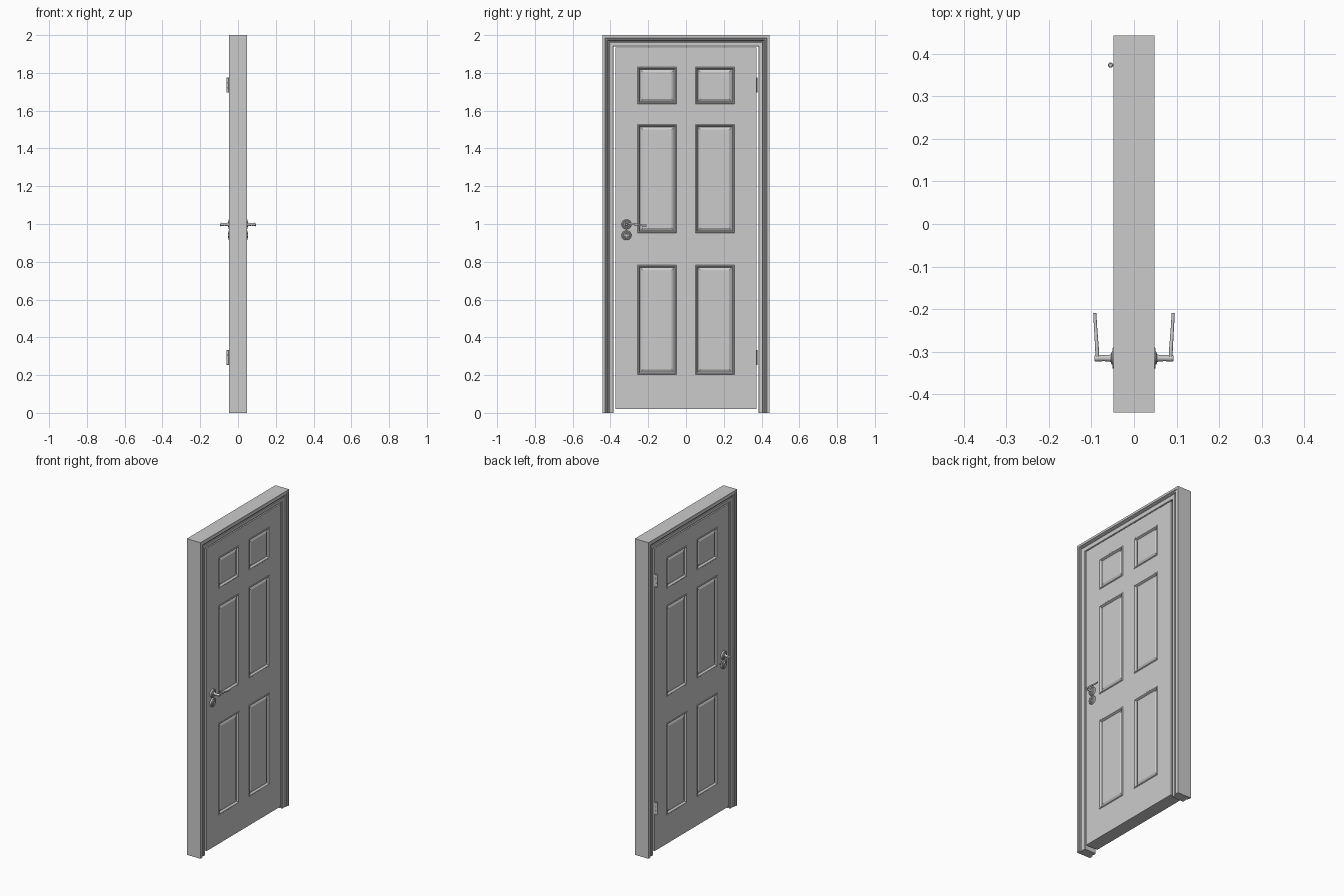
import bpy, bmesh, math
from mathutils import Vector

if "Cube" in bpy.data.objects:
    bpy.data.objects.remove(bpy.data.objects["Cube"])


def finish(name, bm, smooth=None):
    bmesh.ops.recalc_face_normals(bm, faces=bm.faces[:])
    me = bpy.data.meshes.new(name)
    bm.to_mesh(me)
    bm.free()
    ob = bpy.data.objects.new(name, me)
    bpy.context.collection.objects.link(ob)
    if smooth:
        bpy.ops.object.select_all(action='DESELECT')
        ob.select_set(True)
        bpy.context.view_layer.objects.active = ob
        bpy.ops.object.shade_smooth_by_angle(angle=math.radians(smooth))
    return ob


def lathe(name, profile, place, n=32):
    """Turn (radius, height) points; place(u, v, h) gives the world position."""
    bm = bmesh.new()
    rings = []
    for r, h in profile:
        rings.append([bm.verts.new(place(r * math.cos(2 * math.pi * i / n),
                                         r * math.sin(2 * math.pi * i / n), h)) for i in range(n)])
    for a, b in zip(rings, rings[1:]):
        for i in range(n):
            j = (i + 1) % n
            bm.faces.new((a[i], a[j], b[j], b[i]))
    bm.faces.new(rings[0])
    bm.faces.new(rings[-1])
    return finish(name, bm, 35)


# Door frame: moulded section swept round three sides with mitred corners
W, H = 0.443, 2.0
half = [(0, 0.048), (0.014, 0.048), (0.017, 0.044), (0.022, 0.046), (0.027, 0.044),
        (0.030, 0.039), (0.036, 0.037), (0.038, 0.041), (0.057, 0.041), (0.060, 0.038)]
section = half + [(d, -x) for d, x in reversed(half)]
bm = bmesh.new()
stations = []
for side, top in ((-1, 0), (-1, 1), (1, 1), (1, 0)):
    stations.append([bm.verts.new((x, side * (W - d), (H - d) * top)) for d, x in section])
n = len(section)
for a, b in zip(stations, stations[1:]):
    for i in range(n):
        j = (i + 1) % n
        bm.faces.new((a[i], a[j], b[j], b[i]))
bm.faces.new(stations[0])
bm.faces.new(stations[-1])
finish("door_frame", bm)

# Door leaf: half thickness with six raised panels, mirrored to the other face
FACE = 0.041
ys = [-0.372, -0.256, -0.049, 0.049, 0.256, 0.372]
zs = [0.02, 0.202, 0.783, 0.952, 1.528, 1.635, 1.832, 1.935]
bm = bmesh.new()
grid = [[bm.verts.new((FACE, y, z)) for z in zs] for y in ys]
panels = []
for i in range(len(ys) - 1):
    for k in range(len(zs) - 1):
        f = bm.faces.new((grid[i][k], grid[i + 1][k], grid[i + 1][k + 1], grid[i][k + 1]))
        if i in (1, 3) and k in (1, 3, 5):
            panels.append(f)
bm.normal_update()
rim = [e for e in bm.edges if e.is_boundary]
ext = bmesh.ops.extrude_edge_only(bm, edges=rim)
for v in [g for g in ext['geom'] if isinstance(g, bmesh.types.BMVert)]:
    v.co.x = 0
bm.normal_update()
for f in panels:
    for width, depth in ((0.004, 0.003), (0.006, 0), (0.005, -0.006), (0.004, -0.006),
                         (0.005, 0), (0.015, 0.006)):
        bmesh.ops.inset_individual(bm, faces=[f], thickness=width, depth=depth)
leaf = finish("door_leaf", bm)
if sum(p.normal.x * p.area for p in leaf.data.polygons) < 0:
    leaf.data.flip_normals()
mir = leaf.modifiers.new("both_faces", 'MIRROR')
mir.use_axis = (True, False, False)
mir.use_clip = True

# Handles, roses and key plates on both faces
HY, HZ = -0.315, 0.998
for s, tag in ((1, "right"), (-1, "left")):
    def at(z):
        return lambda u, v, h: (s * h, HY + u, z + v)

    rose = [(0.026, 0.038), (0.026, 0.047), (0.024, 0.050), (0.020, 0.051),
            (0.017, 0.049), (0.014, 0.053)]
    lathe("handle_rose_" + tag, rose + [(0.010, 0.054)], at(HZ))
    lathe("key_rose_" + tag, rose + [(0.009, 0.053), (0.008, 0.048)], at(HZ - 0.058))
    # Key slot plug
    lathe("key_slot_" + tag, [(0.004, 0.046), (0.004, 0.051)],
          lambda u, v, h: (s * h, HY + u * 0.5, HZ - 0.058 + v * 1.4), 12)
    lathe("handle_neck_" + tag, [(0.010, 0.050), (0.008, 0.058), (0.007, 0.072),
                                 (0.008, 0.084), (0.008, 0.090), (0.006, 0.093)], at(HZ))
    # Lever: tapered oval sections along a gentle bend
    path = [(0.086, -0.315, 0.999, 0.006), (0.0865, -0.298, 1.001, 0.006),
            (0.088, -0.275, 0.999, 0.0055), (0.090, -0.245, 0.994, 0.005),
            (0.0915, -0.220, 0.992, 0.005), (0.092, -0.209, 0.993, 0.005)]
    bm = bmesh.new()
    rings = []
    for x, y, z, r in path:
        rings.append([bm.verts.new((s * (x + 0.75 * r * math.cos(a * math.pi / 8)), y,
                                    z + r * math.sin(a * math.pi / 8))) for a in range(16)])
    for a, b in zip(rings, rings[1:]):
        for i in range(16):
            j = (i + 1) % 16
            bm.faces.new((a[i], a[j], b[j], b[i]))
    bm.faces.new(rings[0])
    bm.faces.new(rings[-1])
    finish("handle_lever_" + tag, bm, 35)

# Hinges on the left face: knuckled barrel and a thin plate in the gap
for tag, z0 in (("lower", 0.253), ("upper", 1.695)):
    barrel = [(0.004, 0), (0.006, 0.002)]
    for k in (0.027, 0.053):
        barrel += [(0.006, k - 0.001), (0.005, k), (0.006, k + 0.001)]
    barrel += [(0.006, 0.078), (0.004, 0.08)]
    lathe("hinge_barrel_" + tag, barrel, lambda u, v, h: (-0.055 + u, 0.373 + v, z0 + h), 16)
    bm = bmesh.new()
    bmesh.ops.create_cube(bm, size=1)
    for v in bm.verts:
        v.co = Vector((-0.040 + v.co.x * 0.03, 0.3735 + v.co.y * 0.003, z0 + 0.04 + v.co.z * 0.08))
    finish("hinge_plate_" + tag, bm)
